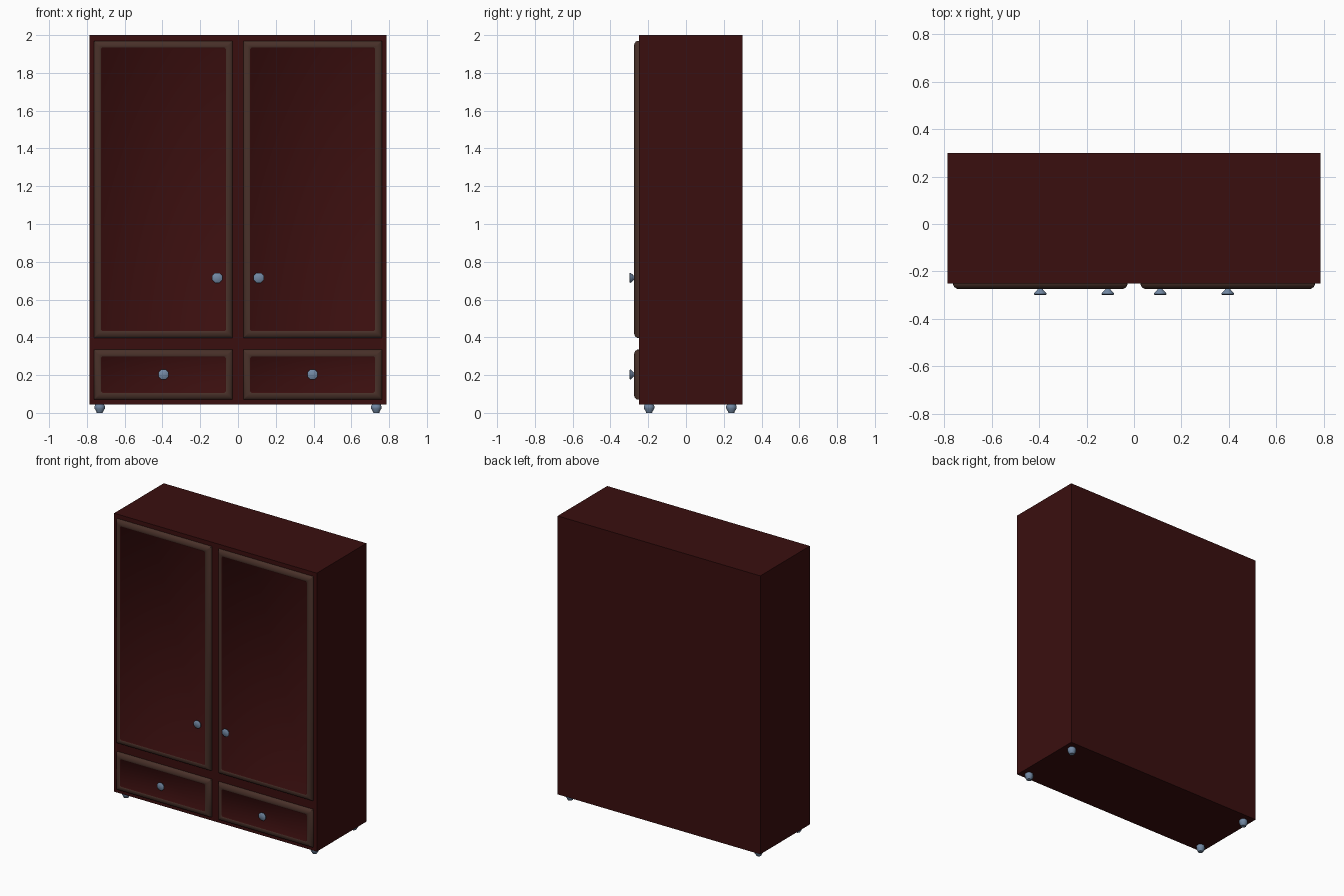
import bpy, bmesh, math
from mathutils import Matrix

if "Cube" in bpy.data.objects:
    bpy.data.objects.remove(bpy.data.objects["Cube"])


def material(name, rgb):
    m = bpy.data.materials.new(name)
    m.diffuse_color = (*rgb, 1)
    m.use_nodes = True
    m.node_tree.nodes["Principled BSDF"].inputs["Base Color"].default_value = m.diffuse_color
    return m


WOOD = material("dark red wood", (0.042, 0.0045, 0.0045))
TRIM = material("brown trim", (0.065, 0.030, 0.022))
METAL = material("blue grey metal", (0.17, 0.25, 0.37))


def finish(name, bm, mats, angle=None):
    bmesh.ops.recalc_face_normals(bm, faces=bm.faces[:])
    me = bpy.data.meshes.new(name)
    bm.to_mesh(me)
    bm.free()
    for m in mats:
        me.materials.append(m)
    if angle:
        me.shade_smooth()
        me.set_sharp_from_angle(angle=math.radians(angle))
    ob = bpy.data.objects.new(name, me)
    bpy.context.scene.collection.objects.link(ob)
    return ob


def box(name, x0, x1, y0, y1, z0, z1):
    bm = bmesh.new()
    mat = (Matrix.Translation(((x0 + x1) / 2, (y0 + y1) / 2, (z0 + z1) / 2))
           @ Matrix.Diagonal((x1 - x0, y1 - y0, z1 - z0, 1)))
    bmesh.ops.create_cube(bm, size=1, matrix=mat)
    return finish(name, bm, [WOOD])


def loft(bm, rings, caps=True):
    """Skin consecutive vertex rings and cap both ends."""
    rows = [[bm.verts.new(p) for p in r] for r in rings]
    for a, b in zip(rows, rows[1:]):
        n = len(a)
        for i in range(n):
            bm.faces.new((a[i], a[(i + 1) % n], b[(i + 1) % n], b[i]))
    bm.faces.new(rows[0])
    return bm.faces.new(rows[-1])


# inset from the outer edge, depth, corner cut
PANEL = [(0, -0.245, 0.001), (0, -0.257, 0.001), (0.005, -0.266, 0.002),
         (0.013, -0.272, 0.003), (0.024, -0.275, 0.004),
         (0.034, -0.275, 0.008), (0.036, -0.273, 0.008)]


def panel(name, x0, x1, z0, z1):
    """Rounded trim around a flat wooden field."""
    bm = bmesh.new()
    rings = []
    for d, y, c in PANEL:
        a, b, e, f = x0 + d, x1 - d, z0 + d, z1 - d
        rings.append([(x, y, z) for x, z in (
            (a + c, e), (b - c, e), (b, e + c), (b, f - c),
            (b - c, f), (a + c, f), (a, f - c), (a, e + c))])
    field = loft(bm, rings)
    for face in bm.faces:
        face.material_index = 0
    field.material_index = 1
    return finish(name, bm, [TRIM, WOOD], 40)


def turned(name, profile, matrix, sides=8):
    """Turned part around local z from (radius, height) points."""
    bm = bmesh.new()
    loft(bm, [[(r * math.cos(math.tau * (i + .5) / sides),
                r * math.sin(math.tau * (i + .5) / sides), h)
               for i in range(sides)] for r, h in profile])
    bm.transform(matrix)
    return finish(name, bm, [METAL], 50)


KNOB = [(0.012, -0.004), (0.012, 0.004), (0.019, 0.010), (0.028, 0.019),
        (0.029, 0.023), (0.024, 0.027)]
FOOT = [(0.017, 0.0), (0.020, 0.008), (0.029, 0.022), (0.030, 0.034),
        (0.024, 0.047)]
FORWARD = Matrix.Rotation(math.pi / 2, 4, 'X')

# cabinet body
box("cabinet_body", -0.787, 0.787, -0.25, 0.30, 0.045, 2.0)

for side, s in (("left", -1), ("right", 1)):
    xa, xb = sorted((s * 0.028, s * 0.762))
    # doors and drawer fronts
    panel(side + "_door", xa, xb, 0.397, 1.97)
    panel(side + "_drawer_front", xa, xb, 0.07, 0.335)
    # knobs
    for part, x, z in (("door", 0.11, 0.715), ("drawer", 0.395, 0.203)):
        turned(f"{side}_{part}_knob", KNOB,
               Matrix.Translation((s * x, -0.273, z)) @ FORWARD)
    # feet
    for end, y in (("front", -0.195), ("back", 0.24)):
        turned(f"{side}_{end}_foot", FOOT,
               Matrix.Translation((s * 0.732, y, 0)))
